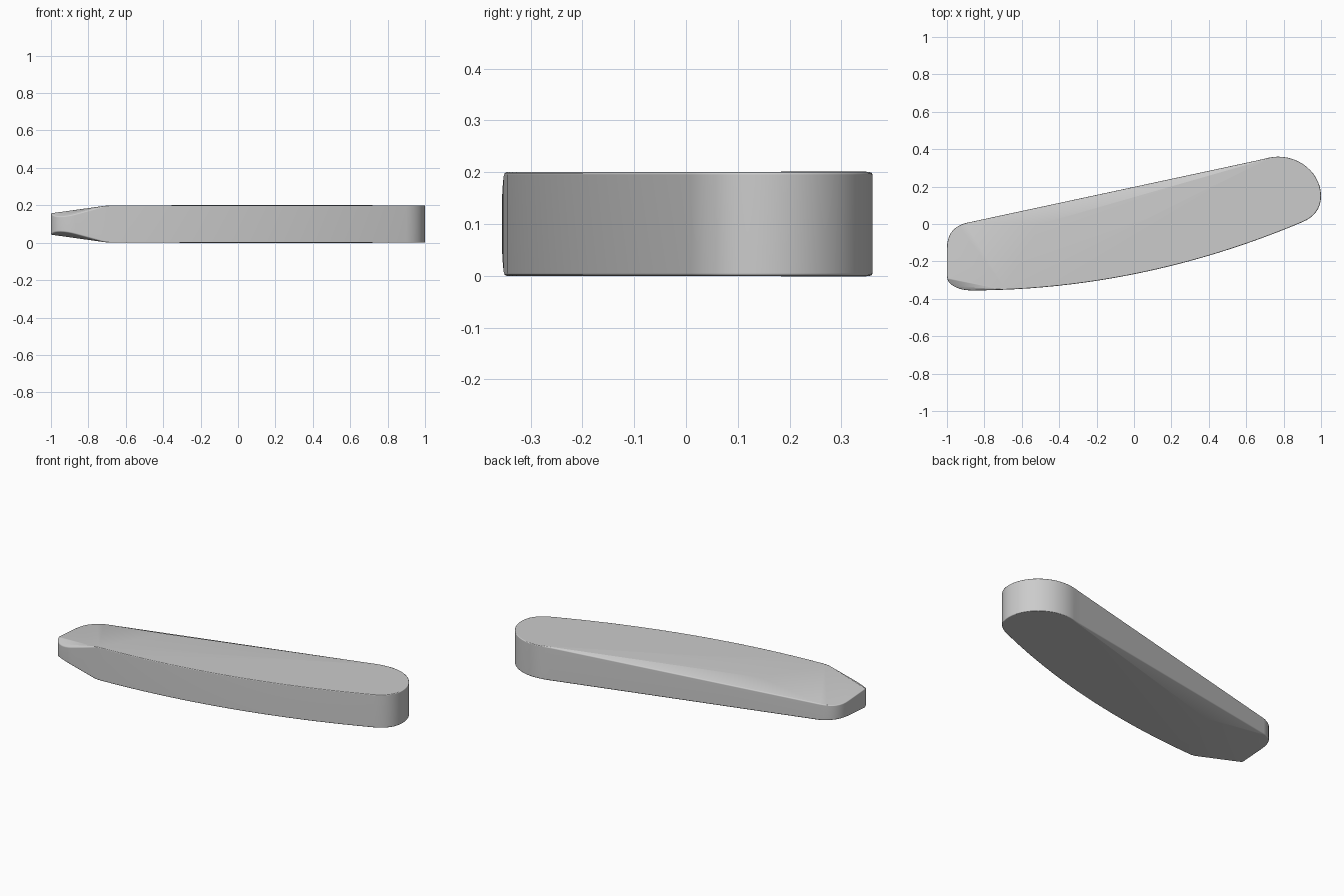
import bpy, bmesh, math
from mathutils import Vector
from mathutils.geometry import interpolate_bezier

cube = bpy.data.objects.get("Cube")
if cube:
    bpy.data.objects.remove(cube, do_unlink=True)

HALF = 0.1  # half thickness

grey = bpy.data.materials.new("light_grey")
grey.use_nodes = True
grey.diffuse_color = (0.6, 0.6, 0.6, 1)
grey.node_tree.nodes["Principled BSDF"].inputs["Base Color"].default_value = (0.6, 0.6, 0.6, 1)

# Rounded plan outline: start, two handles, end, sample count
segments = [
    ((-1, -.13), (-1, -.05), (-.96, -.012), (-.9, .005), 10),
    ((.66, .34), (.71, .351), (.73, .36), (.77, .36), 5),
    ((.77, .36), (.90, .36), (1, .26), (1, .15), 14),
    ((1, .15), (1, .08), (.96, .035), (.9, .01), 9),
    ((.9, .01), (.32, -.235), (-.28, -.355), (-.87, -.355), 24),
    ((-.87, -.355), (-.93, -.355), (-1, -.33), (-1, -.28), 10),
]
outline = []
for a, h1, h2, b, n in segments:
    for p in interpolate_bezier(*[Vector((*q, 0)) for q in (a, h1, h2, b)], n):
        if not outline or (p - outline[-1]).length > 1e-4:
            outline.append(p)

# Solid slab
bm = bmesh.new()
base = bm.faces.new([bm.verts.new((p.x, p.y, -HALF)) for p in outline])
top = bmesh.ops.extrude_face_region(bm, geom=[base])["geom"]
bmesh.ops.translate(bm, vec=(0, 0, 2 * HALF), verts=[v for v in top if isinstance(v, bmesh.types.BMVert)])
bmesh.ops.recalc_face_normals(bm, faces=bm.faces[:])


def slice_slope(point, gx, gy):
    """Cut top and bottom where half thickness falls along the gradient (gx, gy)."""
    for side in (1, -1):
        cut = bmesh.ops.bisect_plane(
            bm, geom=bm.verts[:] + bm.edges[:] + bm.faces[:], dist=1e-5,
            plane_co=(*point, side * HALF), plane_no=Vector((-gx, -gy, side)).normalized(),
            clear_outer=True)
        rim = [e for e in cut["geom_cut"] if isinstance(e, bmesh.types.BMEdge)]
        bmesh.ops.contextual_create(bm, geom=rim)


# Tapered end, long back wedge and front corner facet
slice_slope((-.5, 0), .125, -.068)
slice_slope((-.5, 0), .125, -.43)
slice_slope((-.69, -.355), .263, .574)
bmesh.ops.recalc_face_normals(bm, faces=bm.faces[:])
bmesh.ops.translate(bm, vec=(0, 0, HALF), verts=bm.verts[:])

mesh = bpy.data.meshes.new("tapered_bar")
bm.to_mesh(mesh)
bm.free()
mesh.materials.append(grey)
bar = bpy.data.objects.new("tapered_bar", mesh)
bpy.context.collection.objects.link(bar)

# Smooth sides and slightly softened rims
bpy.ops.object.select_all(action='DESELECT')
bar.select_set(True)
bpy.context.view_layer.objects.active = bar
bpy.ops.object.shade_smooth_by_angle(angle=math.radians(35))
bevel = bar.modifiers.new("soft_rim", 'BEVEL')
bevel.width = 0.005
bevel.segments = 2
bevel.limit_method = 'ANGLE'
bevel.angle_limit = math.radians(45)
bevel.use_clamp_overlap = False
bar.modifiers.new("flat_faces", 'WEIGHTED_NORMAL').keep_sharp = False
